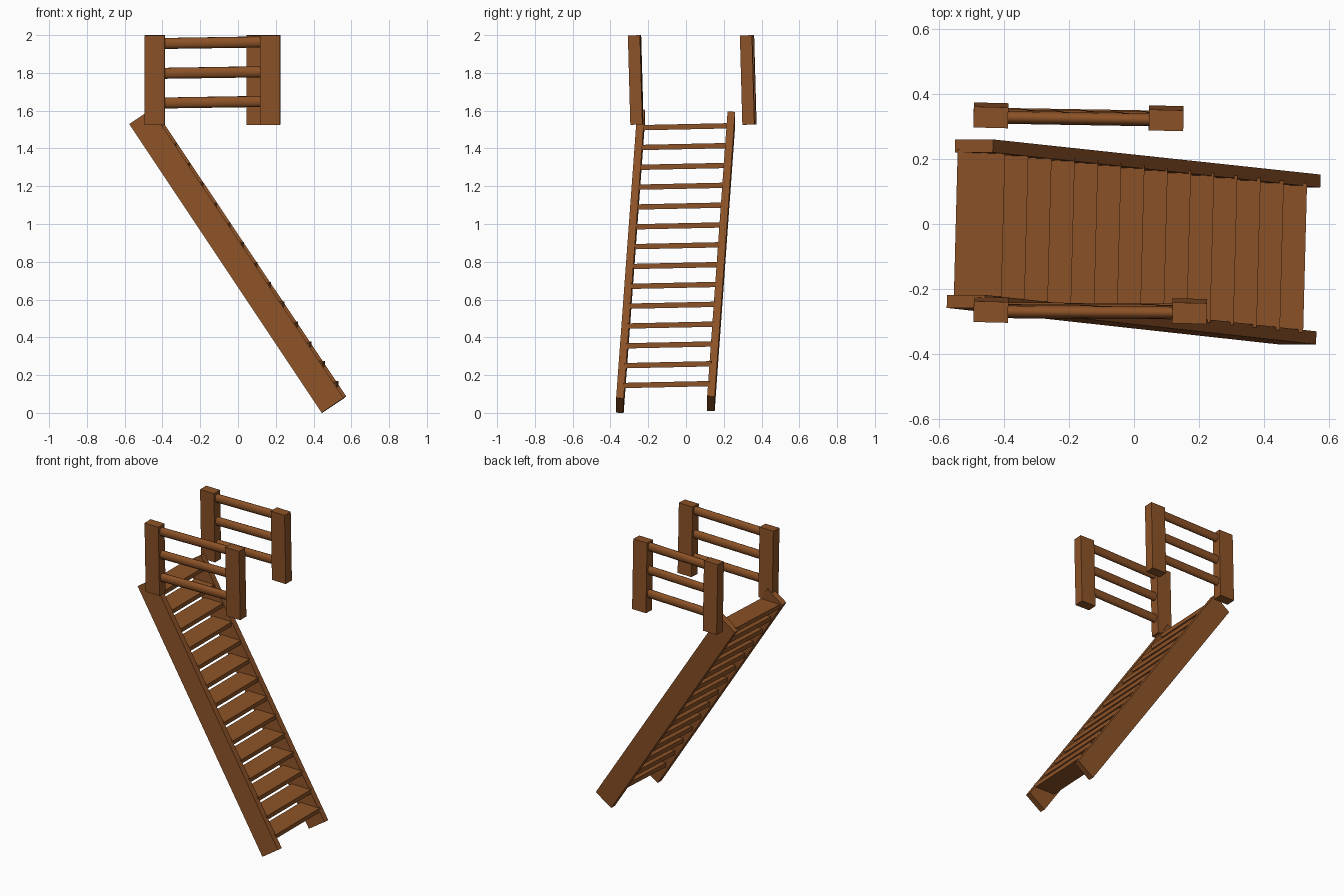
import bpy, bmesh, math
from mathutils import Vector

if "Cube" in bpy.data.objects:
    bpy.data.objects.remove(bpy.data.objects["Cube"])

wood = bpy.data.materials.new("brown wood")
wood.diffuse_color = (0.26, 0.084, 0.02, 1)
wood.use_nodes = True
wood.node_tree.nodes["Principled BSDF"].inputs["Base Color"].default_value = wood.diffuse_color


def finish(name, bm):
    bmesh.ops.recalc_face_normals(bm, faces=bm.faces)
    me = bpy.data.meshes.new(name)
    bm.to_mesh(me)
    bm.free()
    me.materials.append(wood)
    ob = bpy.data.objects.new(name, me)
    bpy.context.scene.collection.objects.link(ob)
    return ob


def prism(name, a, b, wdir, width, thick, sides=4):
    """Bar from a to b; box when sides is 4, otherwise an oval rod."""
    a, b = Vector(a), Vector(b)
    d = (b - a).normalized()
    w = Vector(wdir)
    w = (w - d * w.dot(d)).normalized()
    t = d.cross(w)
    if sides == 4:
        ring = [(-.5, -.5), (.5, -.5), (.5, .5), (-.5, .5)]
    else:
        ring = [(.5 * math.cos(2 * math.pi * i / sides),
                 .5 * math.sin(2 * math.pi * i / sides)) for i in range(sides)]
    bm = bmesh.new()
    ends = [[bm.verts.new(p + w * u * width + t * v * thick) for u, v in ring]
            for p in (a, b)]
    for e in ends:
        bm.faces.new(e)
    for i in range(sides):
        j = (i + 1) % sides
        f = bm.faces.new((ends[0][i], ends[0][j], ends[1][j], ends[1][i]))
        f.smooth = sides > 4
    return finish(name, bm)


# Sloping side boards
across = (0.83, 0, 0.555)
prism("front_stringer", (-0.517, -0.238, 1.567), (0.502, -0.35, 0.039), across, 0.14, 0.04)
prism("back_stringer", (-0.492, 0.24, 1.556), (0.515, 0.132, 0.049), across, 0.14, 0.04)

# Fourteen treads between the boards
for i in range(14):
    f = i / 13
    x, y, z = 0.453 - 0.928 * f, -0.102 + 0.100 * f, 0.15 + 1.365 * f
    prism(f"tread_{i + 1}", (x - 0.006, y - 0.23, z - 0.005),
          (x + 0.006, y + 0.23, z + 0.005), (1, 0, 0), 0.146, 0.028)

# Handrail frames: leaning posts joined by three oval rails
for side, xs, ys in (("front", (-0.44, 0.171), (-0.264, -0.268)),
                     ("back", (-0.44, 0.099), (0.334, 0.325))):
    for part, x, y in zip(("left", "right"), xs, ys):
        prism(f"{side}_{part}_post", (x, y + 0.0065, 1.526), (x, y - 0.0065, 1.999),
              (1, -0.025, 0.0), 0.106, 0.064)
    for n, z in enumerate((1.64, 1.797, 1.955)):
        lean = 0.0065 - 0.013 * (z - 1.526) / 0.473
        prism(f"{side}_rail_{n + 1}", (xs[0], ys[0] + lean, z),
              (xs[1], ys[1] + lean, z + 0.009), (0, 0, 1), 0.058, 0.04, 12)
